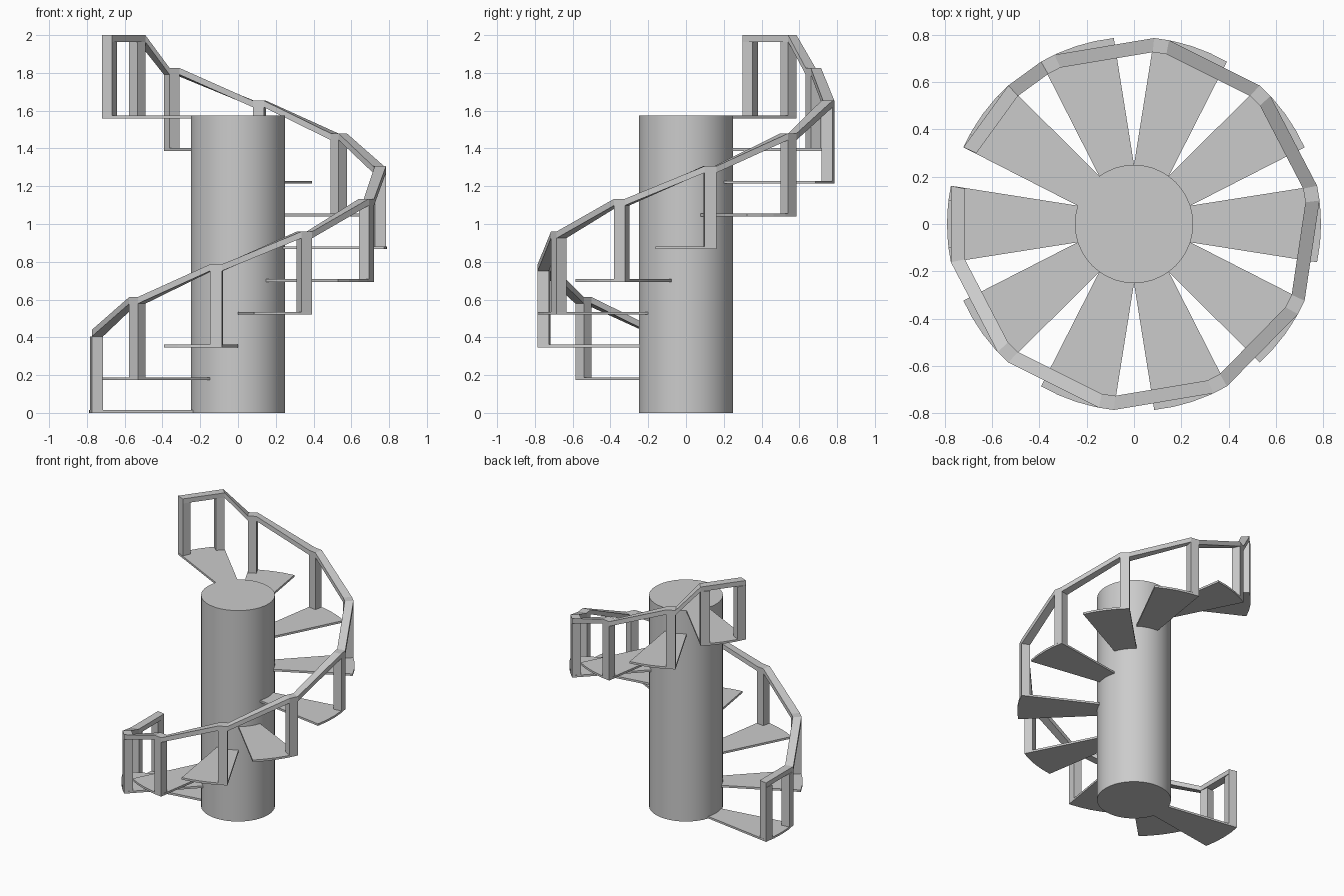
import bpy, bmesh
from math import cos, sin, radians

if "Cube" in bpy.data.objects:
    bpy.data.objects.remove(bpy.data.objects["Cube"])

STEPS, TURN = 10, 36
RISE, TREAD = 0.1733, 0.015
R_COL, R_IN, R_OUT = 0.25, 0.73, 0.79
HALF, POST = 11.8, 4.6            # half angle of a tread, angle of a post
RAIL_TOP, RAIL_THICK = 0.44, 0.035

grey = bpy.data.materials.new("light grey")
grey.use_nodes = True
colour = (0.6, 0.6, 0.6, 1)
grey.diffuse_color = colour
grey.node_tree.nodes["Principled BSDF"].inputs["Base Color"].default_value = colour


def polar(r, angle, z):
    return (r * cos(radians(angle)), r * sin(radians(angle)), z)


def make_object(name, bm):
    bmesh.ops.recalc_face_normals(bm, faces=bm.faces)
    mesh = bpy.data.meshes.new(name)
    bm.to_mesh(mesh)
    bm.free()
    mesh.materials.append(grey)
    obj = bpy.data.objects.new(name, mesh)
    bpy.context.collection.objects.link(obj)
    return obj


def prism(name, outline, z0, z1):
    """Extrude an outline of (radius, angle) pairs from z0 to z1."""
    bm = bmesh.new()
    base = bm.faces.new([bm.verts.new(polar(r, a, z0)) for r, a in outline])
    top = bmesh.ops.extrude_face_region(bm, geom=[base])["geom"]
    for v in top:
        if isinstance(v, bmesh.types.BMVert):
            v.co.z = z1
    return make_object(name, bm)


def sweep(name, stations):
    """Loft the rail section through (angle, top height) stations."""
    bm = bmesh.new()
    rings = [[bm.verts.new(polar(r, a, z - d)) for r, d in
              ((R_IN, 0), (R_OUT, 0), (R_OUT, RAIL_THICK), (R_IN, RAIL_THICK))]
             for a, z in stations]
    for p, q in zip(rings, rings[1:]):
        for i in range(4):
            j = (i + 1) % 4
            bm.faces.new((p[i], p[j], q[j], q[i]))
    bm.faces.new(rings[0])
    bm.faces.new(rings[-1])
    return make_object(name, bm)


# Central column
column = prism("central_column", [(R_COL, a) for a in range(0, 360, 9)],
               0, (STEPS - 1) * RISE + TREAD)
bpy.ops.object.select_all(action="DESELECT")
column.select_set(True)
bpy.context.view_layer.objects.active = column
bpy.ops.object.shade_smooth_by_angle()

# Treads and posts, climbing anticlockwise from the right side
rail = []
for n in range(STEPS):
    mid, z = 180 + n * TURN, n * RISE
    inner = [(R_COL, mid + t * TURN / 4) for t in (-2, -1, 0, 1, 2)]
    outer = [(R_OUT, mid + t * HALF / 2) for t in (2, 1, 0, -1, -2)]
    prism(f"tread_{n + 1}", inner + outer, z, z + TREAD)

    last_or_first = n in (0, STEPS - 1)
    starts = [mid + HALF - POST] + ([mid - HALF] if last_or_first else [])
    for k, a in enumerate(starts):
        prism(f"post_{n + 1}_{k + 1}",
              [(R_IN, a), (R_OUT, a), (R_OUT, a + POST), (R_IN, a + POST)],
              z + TREAD, z + RAIL_TOP - RAIL_THICK)
    # The rail is level over each post and over the whole end treads
    level_from = mid - HALF if last_or_first else mid + HALF - POST
    rail += [(level_from, z + RAIL_TOP), (mid + HALF, z + RAIL_TOP)]

sweep("handrail", rail)
